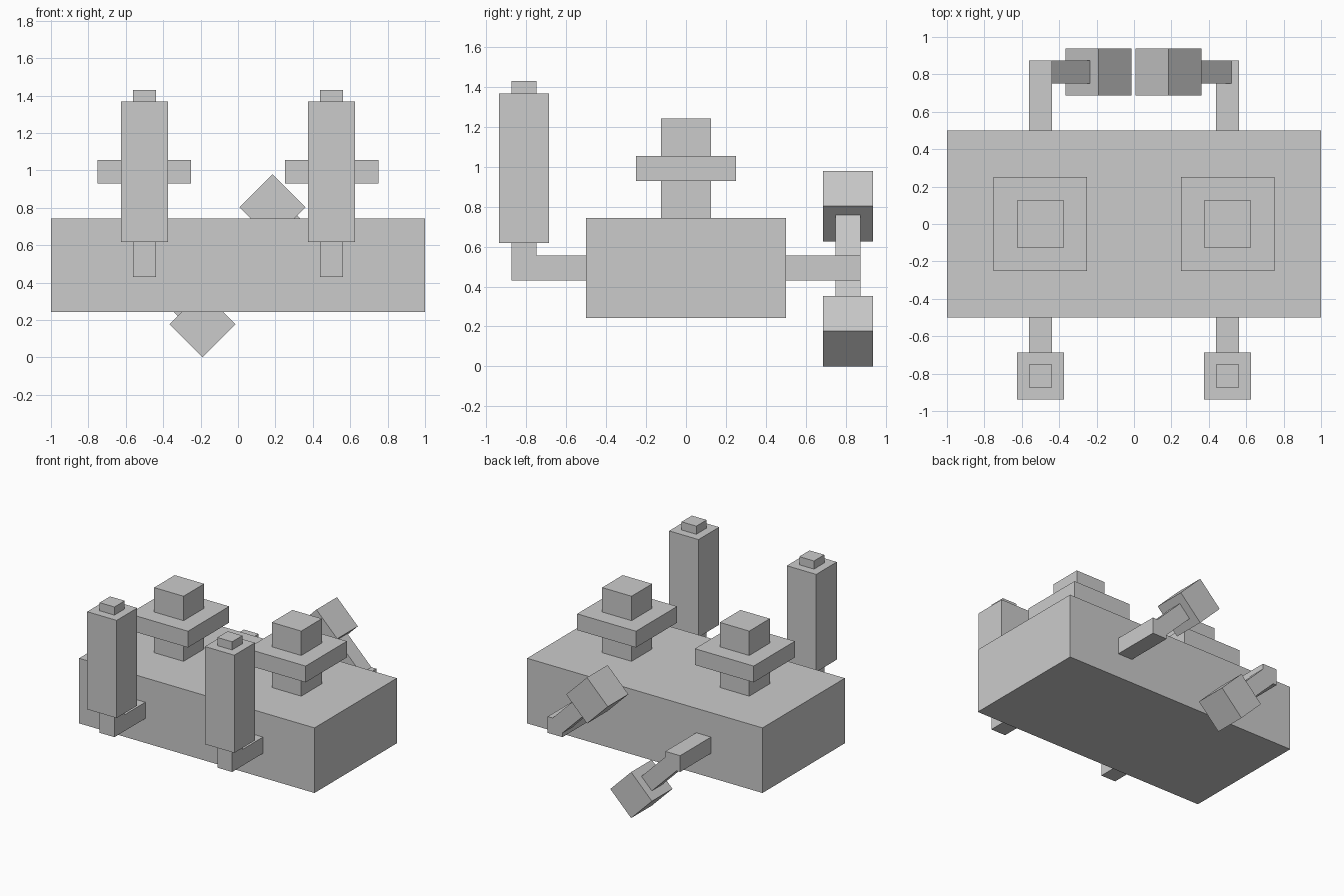
import bpy
from math import radians

if "Cube" in bpy.data.objects:
    bpy.data.objects.remove(bpy.data.objects["Cube"])

BASE = 0.2427          # underside of the body
AXIS = BASE + 0.25     # centre height of the side arms


def box(name, centre, size, tilt=0.0):
    """Box with real-size mesh, tilted about the y axis."""
    bpy.ops.mesh.primitive_cube_add(size=1, location=centre, rotation=(0, tilt, 0))
    ob = bpy.context.object
    ob.name = name
    ob.scale = size
    bpy.ops.object.transform_apply(location=False, rotation=False, scale=True)
    return ob


# Main body
box("body", (0, 0, AXIS), (2, 1, 0.5))

for side, label in ((-1, "left"), (1, "right")):
    x = 0.5 * side

    # Knob on top: square post with a wide collar
    box(f"{label}_top_post", (x, 0, BASE + 0.75), (0.25, 0.25, 0.5))
    box(f"{label}_top_collar", (x, 0, BASE + 0.75), (0.5, 0.5, 0.125))

    # Front crank: arm, upright rod and thick grip
    box(f"{label}_front_arm", (x, -0.625, AXIS), (0.125, 0.25, 0.125))
    box(f"{label}_front_rod", (x, -0.8125, AXIS + 0.4375), (0.125, 0.125, 1.0))
    box(f"{label}_front_grip", (x, -0.8125, AXIS + 0.5), (0.25, 0.25, 0.75))

    # Back crank: arm, diagonal rod and cube (left points down, right points up)
    box(f"{label}_back_arm", (x, 0.6875, AXIS), (0.125, 0.375, 0.125))
    cube_x = -0.19 if side < 0 else 0.185
    cube_z = 0.1768 if side < 0 else 0.803
    box(f"{label}_back_cube", (cube_x, 0.8125, cube_z), (0.25, 0.25, 0.25), radians(45))
    mid = 0.125 + 0.147                      # rod centre, measured from cube centre
    step = mid * 0.7071 * side
    box(f"{label}_back_rod", (cube_x + step, 0.8125, cube_z - step),
        (0.294, 0.125, 0.125), radians(45))
